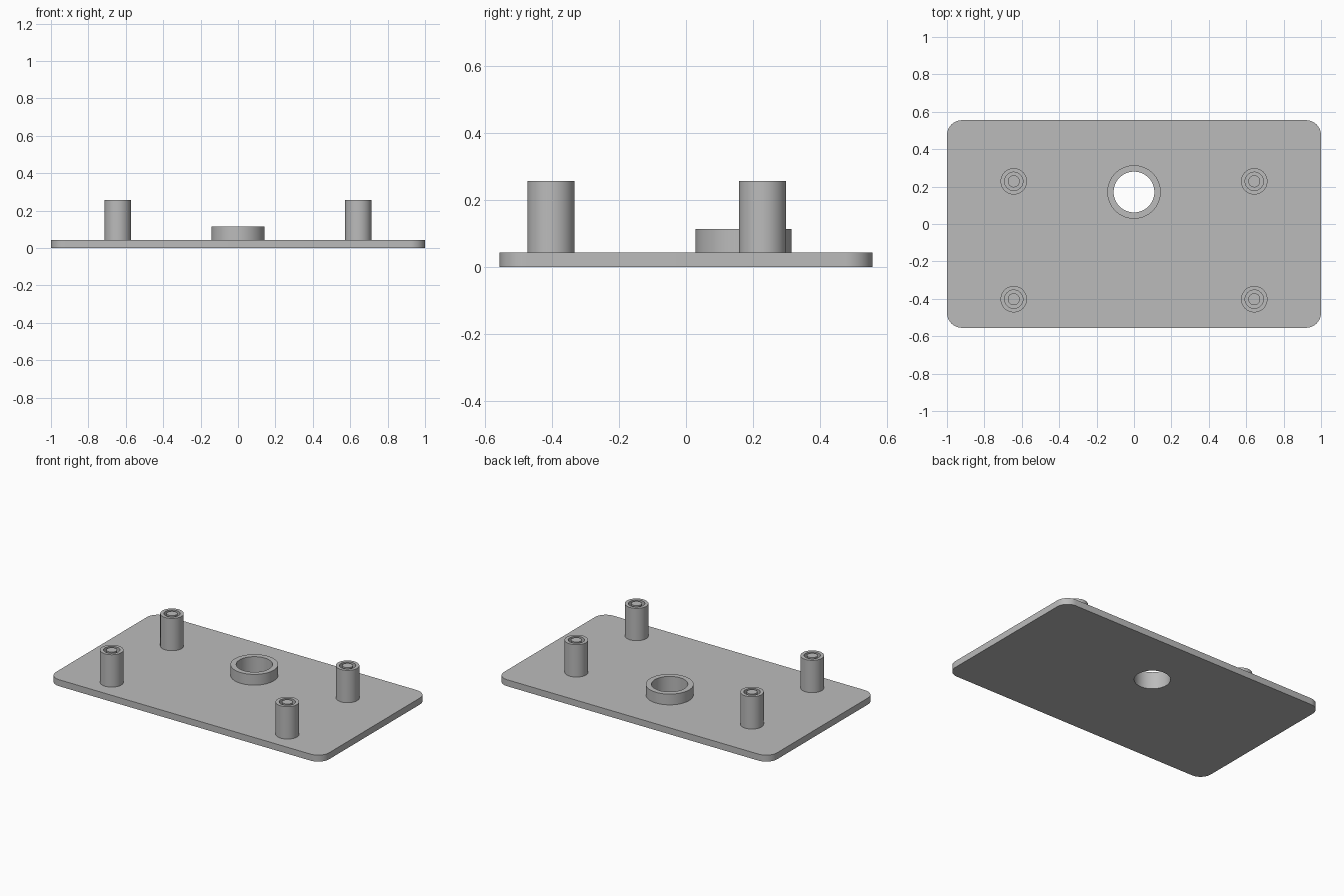
import bpy, bmesh
from math import cos, sin, pi, radians

if "Cube" in bpy.data.objects:
    bpy.data.objects.remove(bpy.data.objects["Cube"], do_unlink=True)

HALF_X, HALF_Y, CORNER, THICK = 1.0, 0.555, 0.08, 0.043
HOLE_Y, HOLE_R, COLLAR_R, COLLAR_TOP = 0.171, 0.109, 0.143, 0.114
POST_X, POST_TOP, POST_R, BORE_R, PIN_R = 0.643, 0.257, 0.0705, 0.049, 0.032
SIDES = 64

grey = bpy.data.materials.new("plain grey")
grey.use_nodes = True
grey.diffuse_color = (0.5, 0.5, 0.5, 1)
grey.node_tree.nodes["Principled BSDF"].inputs["Base Color"].default_value = (0.5, 0.5, 0.5, 1)


def finish(name, bm, location=(0, 0, 0)):
    mesh = bpy.data.meshes.new(name)
    bm.to_mesh(mesh)
    bm.free()
    mesh.materials.append(grey)
    obj = bpy.data.objects.new(name, mesh)
    obj.location = location
    bpy.context.collection.objects.link(obj)
    bpy.ops.object.select_all(action="DESELECT")
    obj.select_set(True)
    bpy.context.view_layer.objects.active = obj
    bpy.ops.object.shade_smooth_by_angle(angle=radians(30))
    return obj


def arc(cx, cy, r, start, end, steps):
    angles = [start + (end - start) * i / steps for i in range(steps + 1)]
    return [(cx + r * cos(a), cy + r * sin(a)) for a in angles]


def lathe(name, profile, location):
    """Turn a profile of (radius, height) points around the z axis."""
    bm = bmesh.new()
    rings = [[bm.verts.new((r * cos(2 * pi * i / SIDES), r * sin(2 * pi * i / SIDES), z))
              for i in range(SIDES)] for r, z in profile]
    for low, high in zip(rings, rings[1:]):
        for i in range(SIDES):
            j = (i + 1) % SIDES
            bm.faces.new((low[i], low[j], high[j], high[i]))
    bmesh.ops.remove_doubles(bm, verts=bm.verts, dist=1e-5)
    return finish(name, bm, location)


# Rounded base plate with a through hole
bm = bmesh.new()
outline = []
for k, (sx, sy) in enumerate([(1, 1), (-1, 1), (-1, -1), (1, -1)]):
    outline += arc(sx * (HALF_X - CORNER), sy * (HALF_Y - CORNER), CORNER,
                   k * pi / 2, (k + 1) * pi / 2, 12)
hole = arc(0, HOLE_Y, HOLE_R, 0, 2 * pi, SIDES)[:-1]
edges = []
for loop in (outline, hole):
    verts = [bm.verts.new((x, y, 0)) for x, y in loop]
    edges += [bm.edges.new((verts[i - 1], verts[i])) for i in range(len(verts))]
bmesh.ops.triangle_fill(bm, edges=edges, use_beauty=True)
raised = bmesh.ops.extrude_face_region(bm, geom=bm.faces[:], use_keep_orig=True)["geom"]
bmesh.ops.translate(bm, vec=(0, 0, THICK),
                    verts=[g for g in raised if isinstance(g, bmesh.types.BMVert)])
bmesh.ops.recalc_face_normals(bm, faces=bm.faces)
finish("base_plate", bm)

# Collar around the hole
lathe("hole_collar", [(COLLAR_R, THICK), (COLLAR_R, COLLAR_TOP),
                      (HOLE_R, COLLAR_TOP), (HOLE_R, THICK)], (0, HOLE_Y, 0))

# Four posts, each a sleeve with a pin inside
post = [(POST_R, THICK), (POST_R, POST_TOP), (BORE_R, POST_TOP), (BORE_R, THICK),
        (PIN_R, THICK), (PIN_R, POST_TOP), (0, POST_TOP)]
for depth, y in (("front", -0.402), ("back", 0.228)):
    for side, x in (("left", POST_X), ("right", -POST_X)):
        lathe(f"{depth}_{side}_post", post, (x, y, 0))
